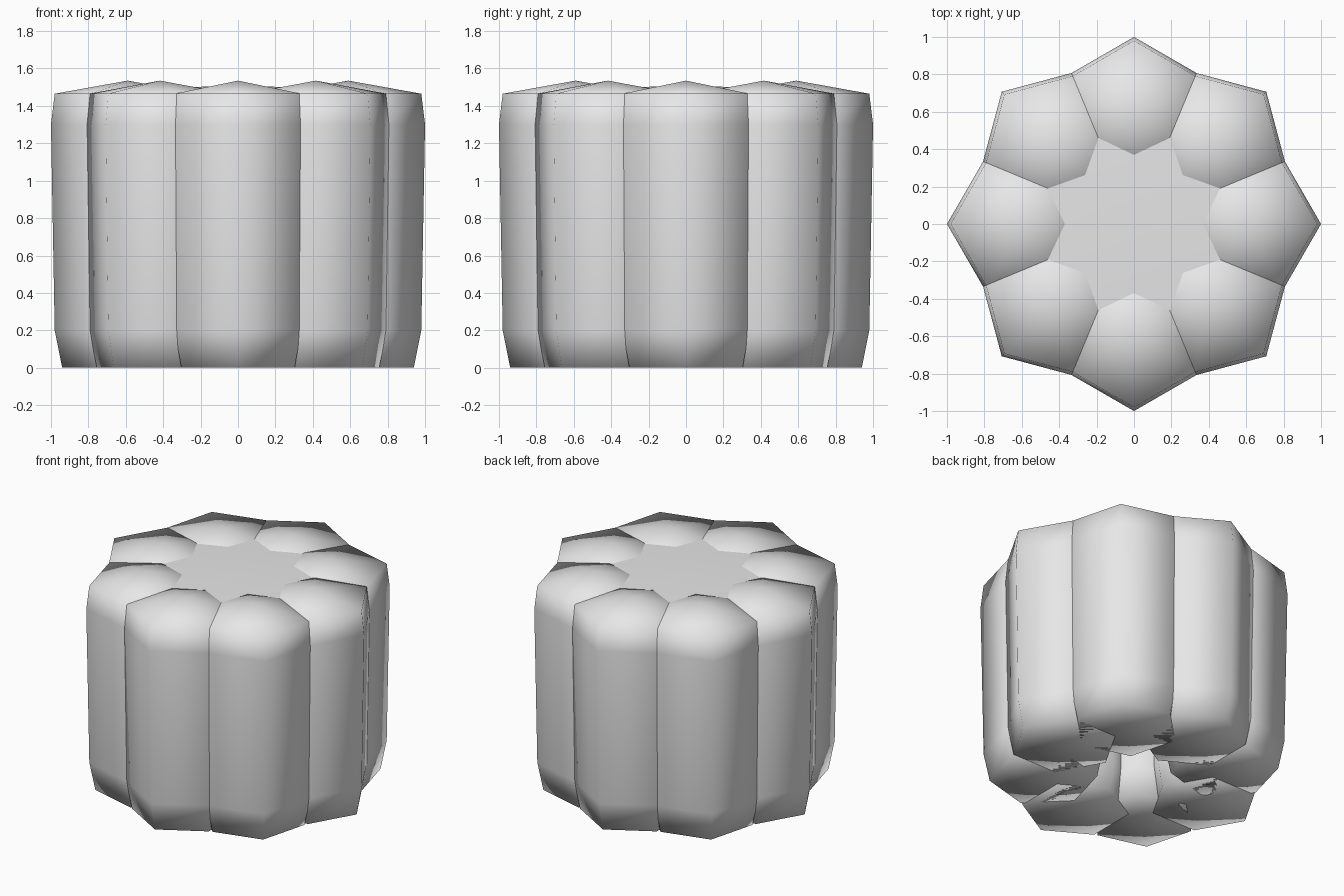
import bpy, bmesh, math
from mathutils import Vector

cube = bpy.data.objects.get("Cube")
if cube:
    bpy.data.objects.remove(cube, do_unlink=True)

COLUMNS = 8
SIDES = 6
RING_RADIUS = 0.59

# One plain grey for everything
grey = bpy.data.materials.new("light_grey")
grey.use_nodes = True
grey.diffuse_color = (0.8, 0.8, 0.8, 1)
grey.node_tree.nodes["Principled BSDF"].inputs["Base Color"].default_value = (0.8, 0.8, 0.8, 1)


def lathe(name, profile, sides, centre, turn):
    """Smooth low-sided solid from (radius, z) rings; radius 0 gives a pole."""
    bm = bmesh.new()
    rings = []
    for radius, z in profile:
        count = sides if radius else 1
        rings.append([bm.verts.new(centre + Vector((
            radius * math.cos(turn + math.tau * i / sides),
            radius * math.sin(turn + math.tau * i / sides), z)))
            for i in range(count)])
    for low, high in zip(rings, rings[1:]):
        for i in range(sides):
            j = (i + 1) % sides
            corners = [low[i % len(low)], low[j % len(low)],
                       high[j % len(high)], high[i % len(high)]]
            bm.faces.new(list(dict.fromkeys(corners)))
    for face in bm.faces:
        face.smooth = True
    mesh = bpy.data.meshes.new(name)
    bm.to_mesh(mesh)
    bm.free()
    mesh.materials.append(grey)
    obj = bpy.data.objects.new(name, mesh)
    bpy.context.collection.objects.link(obj)
    return obj


# Ring of overlapping six-sided columns, each with a corner pointing outward
column_profile = [(0, 0), (0.35, 0), (0.39, 0.2), (0.41, 1.3), (0.39, 1.465), (0, 1.535)]
for k in range(COLUMNS):
    angle = math.tau * k / COLUMNS
    centre = Vector((math.cos(angle), math.sin(angle), 0)) * RING_RADIUS
    lathe(f"column_{k + 1}", column_profile, SIDES, centre, angle)

# Shallow lid closing the middle; the underside stays hollow
lathe("centre_lid", [(0.55, 1.49), (0, 1.51)], COLUMNS, Vector(), math.pi / COLUMNS)
